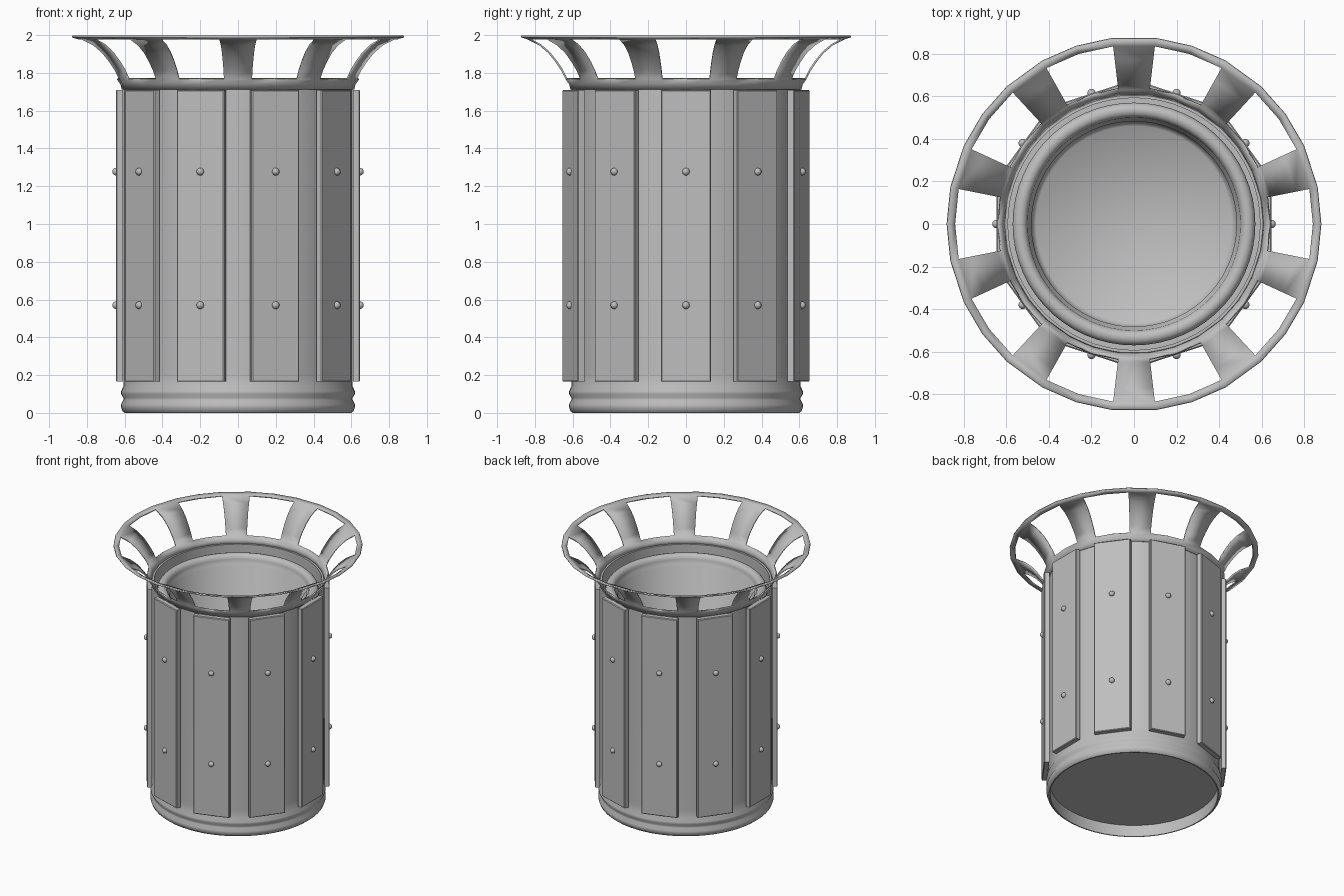
import bpy, bmesh, math
from mathutils import Matrix

if "Cube" in bpy.data.objects:
    bpy.data.objects.remove(bpy.data.objects["Cube"])

grey = bpy.data.materials.new("light grey metal")
grey.diffuse_color = (0.52, 0.52, 0.52, 1)
grey.use_nodes = True
grey.node_tree.nodes["Principled BSDF"].inputs["Base Color"].default_value = grey.diffuse_color


def finish(name, bm, angle=35, recalc=True):
    if recalc:
        bmesh.ops.recalc_face_normals(bm, faces=bm.faces)
    me = bpy.data.meshes.new(name)
    bm.to_mesh(me)
    bm.free()
    ob = bpy.data.objects.new(name, me)
    bpy.context.collection.objects.link(ob)
    me.materials.append(grey)
    bpy.ops.object.select_all(action='DESELECT')
    ob.select_set(True)
    bpy.context.view_layer.objects.active = ob
    bpy.ops.object.shade_smooth_by_angle(angle=math.radians(angle))
    return ob


def lathe(bm, profile, angles, closed=False, keep=lambda row, col: True):
    """Sweep (r, z) points around z; keep() can leave openings."""
    rings = [[bm.verts.new((r * math.cos(a), r * math.sin(a), z)) for a in angles]
             for r, z in profile]
    n, rows = len(angles), len(profile)
    for i in range(rows if closed else rows - 1):
        for j in range(n):
            if keep(i, j):
                a, b = rings[i], rings[(i + 1) % rows]
                bm.faces.new((a[j], a[(j + 1) % n], b[(j + 1) % n], b[j]))
    return rings


ROUND = [math.tau * i / 60 for i in range(60)]

# outer body: thin wall with two rolled beads at the foot
bm = bmesh.new()
lathe(bm, [(0.60, 0), (0.612, 0.01), (0.619, 0.03), (0.619, 0.045), (0.607, 0.068),
           (0.607, 0.08), (0.619, 0.1), (0.619, 0.115), (0.607, 0.14), (0.606, 0.2),
           (0.606, 1.72), (0.592, 1.72), (0.592, 0.0)], ROUND, closed=True)
finish("body", bm)

# recessed base plate
bm = bmesh.new()
bmesh.ops.create_cone(bm, cap_ends=True, segments=60, radius1=0.597, radius2=0.597,
                      depth=0.02, matrix=Matrix.Translation((0, 0, 0.1)))
finish("base_plate", bm)

# flared crown: ten ribs and a thin rim, with ten openings
flare = [(0.606, 1.715), (0.614, 1.745), (0.634, 1.772), (0.655, 1.815), (0.685, 1.86),
         (0.725, 1.91), (0.775, 1.953), (0.84, 1.986), (0.877, 1.998)]
angles = [math.radians(36 * k + d) for k in range(10) for d in (11.3, 24.7, 36)]
bm = bmesh.new()
lathe(bm, flare, angles, keep=lambda i, j: i < 2 or i > 6 or j % 3 == 0)
crown = finish("flared_crown", bm, 40)
mod = crown.modifiers.new("thickness", 'SOLIDIFY')
mod.thickness = 0.01
mod.offset = -1

# inner liner with a rolled lip and a floor
bm = bmesh.new()
lip = [(0.535 + 0.035 * math.cos(math.radians(t)), 1.645 + 0.035 * math.sin(math.radians(t)))
       for t in range(-90, 181, 30)]
prof = [(0.505, 0.12), (0.505, 1.60)] + lip + [(0.497, 1.615), (0.482, 1.60), (0.48, 0.16), (0.46, 0.14)]
rings = lathe(bm, prof, ROUND)
bm.faces.new(rings[0])
bm.faces.new(rings[-1])
finish("inner_liner", bm, 50)

# ten slats with chamfered edges, two round bolts each
for k in range(10):
    turn = Matrix.Rotation(math.radians(36 * k), 4, 'Z')
    bm = bmesh.new()
    bmesh.ops.create_cube(bm, size=1, matrix=Matrix.Translation((0.627, 0, 0.9375))
                          @ Matrix.Diagonal((0.036, 0.264, 1.545, 1)))
    outer = [e for e in bm.edges if all(v.co.x > 0.63 for v in e.verts)]
    bmesh.ops.bevel(bm, geom=outer, offset=0.005, segments=1, affect='EDGES')
    bmesh.ops.transform(bm, matrix=turn, verts=bm.verts)
    finish(f"slat_{k + 1}", bm, 20)

    bm = bmesh.new()
    for z in (0.57, 1.277):
        bmesh.ops.create_uvsphere(bm, u_segments=14, v_segments=8, radius=0.02,
                                  matrix=turn @ Matrix.Translation((0.646, 0, z)))
    finish(f"slat_bolts_{k + 1}", bm, 60)
